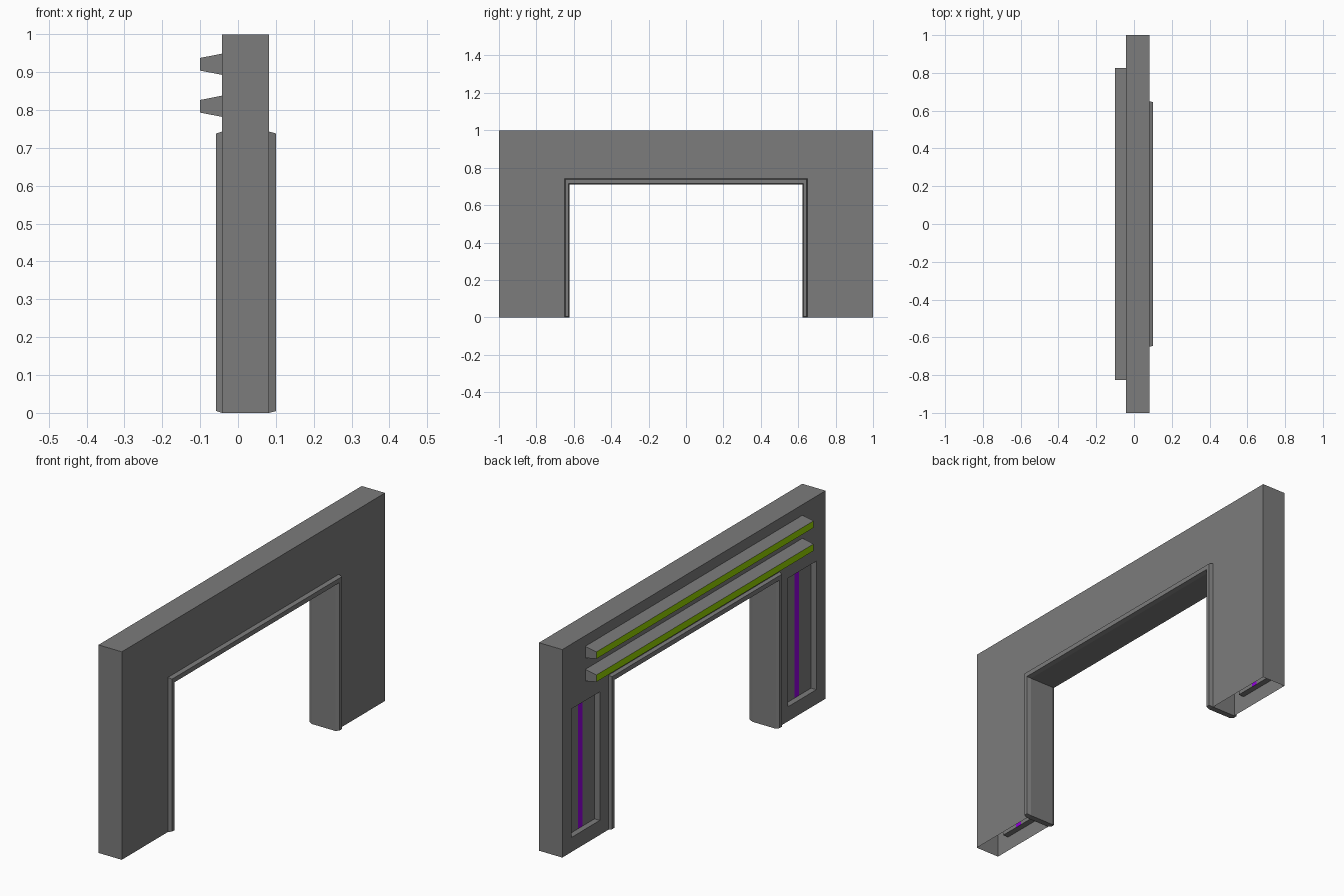
import bpy, bmesh
from mathutils import Vector

if "Cube" in bpy.data.objects:
    bpy.data.objects.remove(bpy.data.objects["Cube"])


def material(name, rgb):
    m = bpy.data.materials.new(name)
    m.diffuse_color = (*rgb, 1)
    m.use_nodes = True
    m.node_tree.nodes["Principled BSDF"].inputs["Base Color"].default_value = m.diffuse_color
    return m


GRAY = material("dark gray", (0.2, 0.2, 0.2))
GREEN = material("olive green", (0.30, 0.64, 0.0))
PURPLE = material("purple", (0.29, 0.0, 0.72))

BACK, FRONT = -0.042, 0.082      # wall planes in x
OPEN_Y, OPEN_Z = 0.65, 0.743     # hole in the wall that the trim fills


def finish(bm, name, mats):
    bmesh.ops.recalc_face_normals(bm, faces=bm.faces)
    me = bpy.data.meshes.new(name)
    bm.to_mesh(me)
    bm.free()
    for m in mats:
        me.materials.append(m)
    ob = bpy.data.objects.new(name, me)
    bpy.context.collection.objects.link(ob)
    return ob


def loft(bm, rings):
    """Skin between rings of points and cap both ends."""
    vs = [[bm.verts.new(p) for p in r] for r in rings]
    n = len(vs[0])
    for a, b in zip(vs, vs[1:]):
        for i in range(n):
            bm.faces.new((a[i], a[(i + 1) % n], b[(i + 1) % n], b[i]))
    bm.faces.new(vs[0])
    bm.faces.new(vs[-1][::-1])


# Wall: gate-shaped shell, open underneath, with a sunken panel in each leg
half = [OPEN_Y, 0.715, 0.806, 0.84, 0.93, 1.0]
ys = [-y for y in reversed(half)] + half
zs = [0, 0.07, 0.688, OPEN_Z, 1.0]
bm = bmesh.new()
grid = [[bm.verts.new((BACK, y, z)) for z in zs] for y in ys]
for i in range(len(ys) - 1):
    for j in range(len(zs) - 1):
        mid_y = abs(ys[i] + ys[i + 1]) / 2
        if mid_y < OPEN_Y and zs[j] < OPEN_Z:
            continue
        bm.faces.new((grid[i][j], grid[i][j + 1], grid[i + 1][j + 1], grid[i + 1][j]))
bmesh.ops.delete(bm, geom=[v for v in bm.verts if not v.link_faces], context='VERTS')
back = bm.faces[:]
dup = bmesh.ops.duplicate(bm, geom=back)["geom"]
front = [f for f in dup if isinstance(f, bmesh.types.BMFace)]
ext = bmesh.ops.extrude_face_region(bm, geom=front)["geom"]
bmesh.ops.translate(bm, verts=[g for g in ext if isinstance(g, bmesh.types.BMVert)],
                    vec=(FRONT - BACK, 0, 0))
bmesh.ops.delete(bm, geom=[f for f in front if f.is_valid], context='FACES')
bmesh.ops.remove_doubles(bm, verts=bm.verts, dist=1e-5)
drop = []
for f in bm.faces:
    c = f.calc_center_median()
    side = BACK + 0.01 < c.x < FRONT - 0.01
    inner = abs(c.y) < OPEN_Y + 0.001 and c.z < OPEN_Z + 0.001
    if side and (c.z < 0.001 or inner):
        drop.append(f)
bmesh.ops.delete(bm, geom=drop, context='FACES')
bmesh.ops.recalc_face_normals(bm, faces=bm.faces)
panel = []
for f in bm.faces:
    c = f.calc_center_median()
    if c.x < BACK + 0.001 and 0.715 < abs(c.y) < 0.93 and 0.07 < c.z < 0.688:
        panel.append(f)
        if 0.806 < abs(c.y) < 0.84:
            f.material_index = 1
stripe_range = (0.806, 0.84)
ext = bmesh.ops.extrude_face_region(bm, geom=panel)["geom"]
bmesh.ops.translate(bm, verts=[g for g in ext if isinstance(g, bmesh.types.BMVert)],
                    vec=(0.028, 0, 0))
bmesh.ops.delete(bm, geom=[f for f in panel if f.is_valid], context='FACES')
# purple only on the middle strip of each panel floor
for f in bm.faces:
    c = f.calc_center_median()
    floor = abs(f.normal.x) > 0.9 and abs(c.x - BACK - 0.028) < 0.002
    f.material_index = int(floor and stripe_range[0] < abs(c.y) < stripe_range[1])
finish(bm, "gate_wall", [GRAY, PURPLE])


# Trim: U-shaped door frame with slightly tapered lips on both sides
def trim_ring(x, d):
    yo, zo, yi, zi = 0.65 - d, 0.743 - d, 0.622 + d, 0.711 + d
    return [(x, -yo, d), (x, -yo, zo), (x, yo, zo), (x, yo, d),
            (x, yi, d), (x, yi, zi), (x, -yi, zi), (x, -yi, d)]


bm = bmesh.new()
loft(bm, [trim_ring(-0.058, 0.005), trim_ring(BACK, 0),
          trim_ring(FRONT, 0), trim_ring(0.101, 0.005)])
finish(bm, "door_trim", [GRAY])

# Light bars: two tapered rails with coloured outer faces
for name, z in (("upper_light_bar", 0.921), ("lower_light_bar", 0.810)):
    bm = bmesh.new()
    loft(bm, [[(x, y, z + s * h) for y, s in ((-0.825, -1), (-0.825, 1), (0.825, 1), (0.825, -1))]
              for x, h in ((-0.101, 0.0165), (BACK, 0.028))])
    bmesh.ops.recalc_face_normals(bm, faces=bm.faces)
    for f in bm.faces:
        f.material_index = int(f.normal.x < -0.9)
    finish(bm, name, [GRAY, GREEN])
